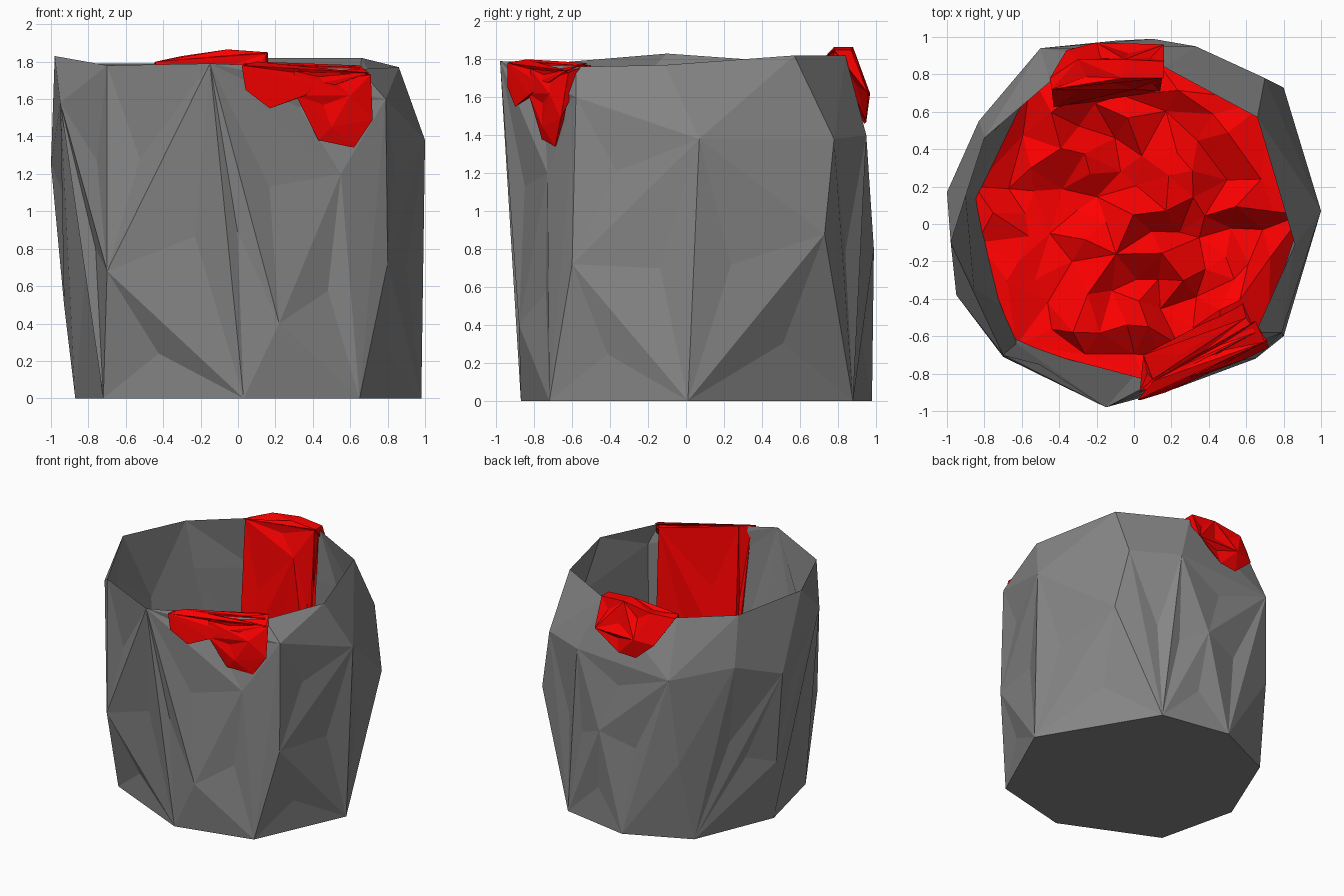
import bpy, bmesh, math, random
from mathutils import Vector
from mathutils.geometry import delaunay_2d_cdt

if "Cube" in bpy.data.objects:
    bpy.data.objects.remove(bpy.data.objects["Cube"])

random.seed(7)
LEVEL = 0.6  # height of the contents


def material(name, colour):
    mat = bpy.data.materials.new(name)
    mat.diffuse_color = (*colour, 1)
    mat.use_nodes = True
    mat.node_tree.nodes["Principled BSDF"].inputs["Base Color"].default_value = mat.diffuse_color
    return mat


red = material("red", (1.0, 0.0, 0.0))
dark_grey = material("dark_grey", (0.24, 0.24, 0.24))


def finish(bm, name, mat):
    mesh = bpy.data.meshes.new(name)
    bm.to_mesh(mesh)
    bm.free()
    obj = bpy.data.objects.new(name, mesh)
    bpy.context.collection.objects.link(obj)
    mesh.materials.append(mat)
    return obj


def hull(bm, points):
    """Add the convex hull of some points to bm."""
    verts = [bm.verts.new(p) for p in points]
    bmesh.ops.convex_hull(bm, input=verts)
    bmesh.ops.delete(bm, geom=[v for v in verts if v.is_valid and not v.link_faces],
                     context='VERTS')


def dent(bm, faces, low, high):
    """Push the middle of each face inwards to give broken facets."""
    for f in faces:
        out = bmesh.ops.poke(bm, faces=[f])
        n = sum((g.normal for g in out["faces"]), Vector()).normalized()
        out["verts"][0].co -= n * random.uniform(low, high)


# Faceted pot: irregular rings of corners, wrapped and opened at the top
base = [(x, y, 0) for x, y in [(0.65, -0.72), (0.98, 0.01), (0.46, 0.88), (-0.1, 0.98),
                               (-0.6, 0.75), (-0.87, 0.1), (-0.72, -0.53), (0.03, -0.87)]]
lower = [(-0.7, -0.71, 0.68), (0.22, -0.88, 0.4), (0.8, -0.6, 0.72), (0.8, 0.73, 0.88),
         (0.1, 0.99, 0.8), (-0.55, 0.88, 0.65), (-0.93, 0.15, 0.5)]
upper = [(0.55, -0.73, 1.2), (1.0, 0.07, 1.38), (0.7, 0.78, 1.38), (0.33, 0.95, 1.4),
         (-0.5, 0.94, 1.35), (-0.83, 0.55, 1.4), (-1.0, 0.17, 1.25),
         (-0.95, -0.38, 1.58), (0.79, -0.58, 1.6)]
rim = [(-0.15, -0.98, 1.79), (-0.7, -0.7, 1.78), (-0.98, -0.1, 1.83), (-0.8, 0.46, 1.79),
       (-0.45, 0.76, 1.79), (0.16, 0.84, 1.82), (0.66, 0.57, 1.82), (0.86, -0.11, 1.77),
       (0.65, -0.58, 1.76)]


def pot_shell(bm):
    """Wrapped pot without its lid."""
    hull(bm, base + lower + upper + rim)
    bm.normal_update()
    bmesh.ops.delete(bm, geom=[f for f in bm.faces if f.normal.z > 0.5
                               and all(v.co.z > 1.7 for v in f.verts)], context='FACES')


bm = bmesh.new()
pot_shell(bm)
dent(bm, [f for f in bm.faces if f.calc_area() > 0.2 and abs(f.normal.z) < 0.8], 0.02, 0.05)
finish(bm, "pot", dark_grey)

# Inner wall: the same shell drawn inwards, meeting the pot at the rim
bm = bmesh.new()
pot_shell(bm)
for v in bm.verts:
    if v.co.z < 1.7:
        v.co = (v.co.x * 0.9, v.co.y * 0.9, max(v.co.z, 0.1))
bmesh.ops.reverse_faces(bm, faces=bm.faces)
finish(bm, "inner_wall", dark_grey)

# Lumpy red contents: scattered points, triangulated and roughened
border = [(-0.84, -0.1), (-0.63, -0.65), (0.05, -0.83), (0.72, -0.56),
          (0.9, 0.05), (0.72, 0.66), (0.1, 0.9), (-0.55, 0.8), (-0.85, 0.2)]
pts = [Vector(p) for p in border]
while len(pts) < 90:
    a, r = random.uniform(0, math.tau), 0.76 * math.sqrt(random.random())
    p = Vector((r * math.cos(a), r * math.sin(a)))
    if all((p - q).length > 0.11 for q in pts):
        pts.append(p)
verts, _, faces, *_ = delaunay_2d_cdt(pts, [], [], 0, 1e-5)
bm = bmesh.new()
bv = []
for v in verts:
    on_border = any((v - Vector(b)).length < 1e-3 for b in border)
    bv.append(bm.verts.new((v.x, v.y, LEVEL + (0 if on_border else random.uniform(-0.1, 0.1)))))
for f in faces:
    bm.faces.new([bv[i] for i in f])
bmesh.ops.recalc_face_normals(bm, faces=bm.faces)
finish(bm, "contents", red)

# Spill over the front rim: upper flap, long drip and sheet down the inner wall
bm = bmesh.new()
hull(bm, [(0.02, -0.94, 1.78), (0.04, -0.94, 1.65), (0.17, -0.9, 1.55), (0.33, -0.83, 1.61),
          (0.1, -0.84, 1.80), (0.42, -0.78, 1.68), (0.65, -0.52, 1.78), (0.7, -0.63, 1.74)])
hull(bm, [(0.31, -0.83, 1.62), (0.43, -0.76, 1.38), (0.62, -0.69, 1.34), (0.72, -0.66, 1.49),
          (0.71, -0.62, 1.73), (0.64, -0.52, 1.77), (0.6, -0.72, 1.62), (0.5, -0.6, 1.45),
          (0.5, -0.76, 1.45), (0.3, -0.82, 1.75)])
hull(bm, [(0.03, -0.9, 1.79), (0.1, -0.83, 1.79), (0.65, -0.58, 1.77), (0.6, -0.5, 1.77),
          (0.05, -0.7, LEVEL), (0.1, -0.8, LEVEL), (0.58, -0.42, LEVEL), (0.6, -0.5, LEVEL),
          (0.35, -0.65, 1.45)])
bm.normal_update()
dent(bm, [f for f in bm.faces if f.calc_area() > 0.025], 0.015, 0.03)
finish(bm, "front_spill", red)

# Spill over the back rim
bm = bmesh.new()
hull(bm, [(-0.45, 0.78, 1.79), (-0.44, 0.72, 1.8), (-0.3, 0.88, 1.83), (-0.06, 0.78, 1.865),
          (-0.05, 0.88, 1.865), (0.16, 0.78, 1.85), (0.16, 0.87, 1.85), (0.16, 0.96, 1.62),
          (-0.2, 0.97, 1.62), (-0.36, 0.93, 1.6), (-0.05, 0.95, 1.47), (-0.2, 0.94, 1.46)])
hull(bm, [(-0.44, 0.72, 1.8), (-0.4, 0.79, 1.8), (0.15, 0.78, 1.84), (0.15, 0.84, 1.84),
          (-0.43, 0.62, LEVEL), (-0.4, 0.7, LEVEL), (0.14, 0.71, LEVEL), (0.14, 0.76, LEVEL),
          (-0.1, 0.7, 1.4), (0.0, 0.72, 1.6)])
bm.normal_update()
dent(bm, [f for f in bm.faces if f.calc_area() > 0.025], 0.015, 0.03)
finish(bm, "back_spill", red)
